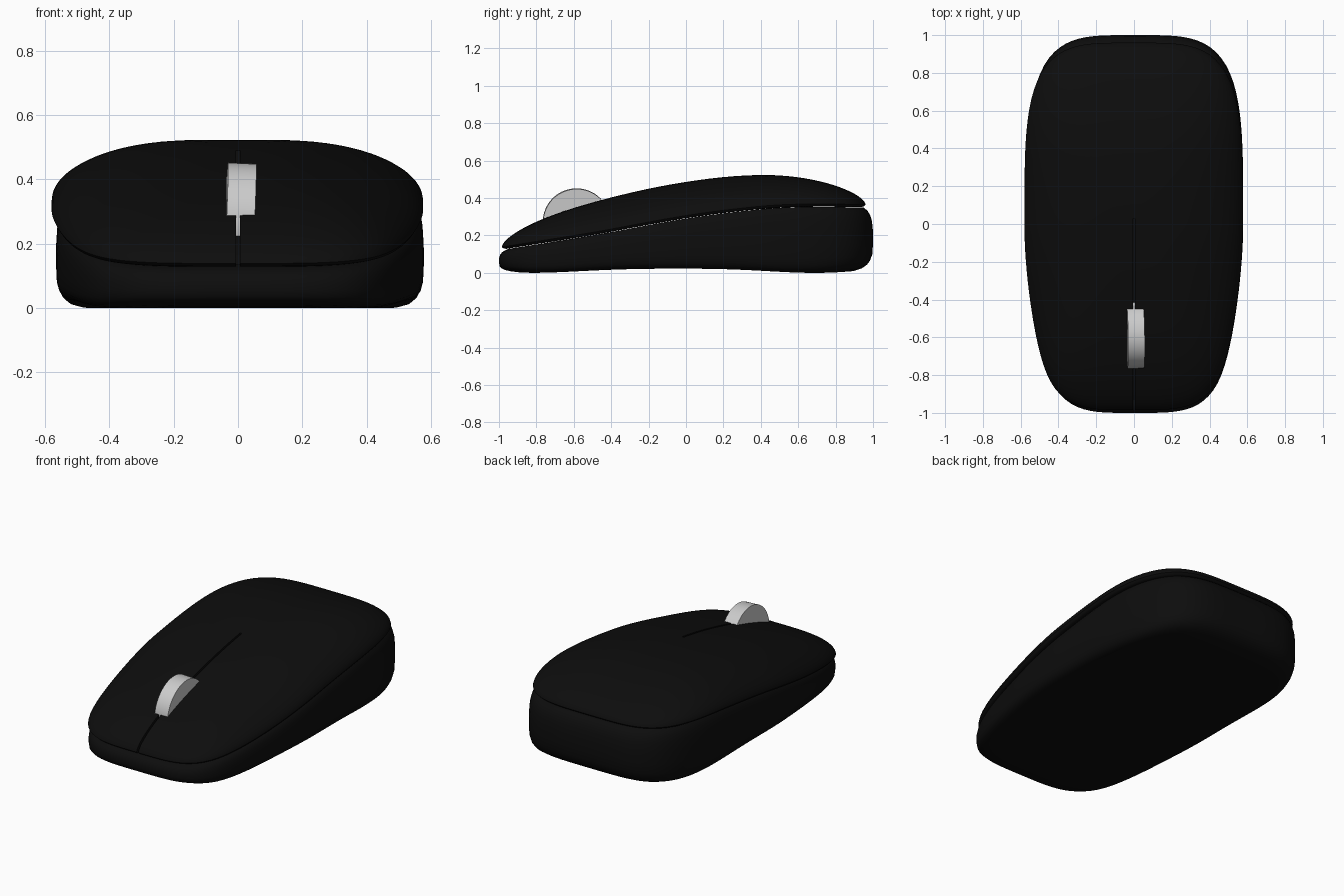
import bpy, bmesh, math

if "Cube" in bpy.data.objects:
    bpy.data.objects.remove(bpy.data.objects["Cube"])

SEGS = 128


def spline(knots, y):
    """Smooth interpolation through (y, z) knots."""
    y = max(knots[0][0], min(knots[-1][0], y))
    i = 0
    while i < len(knots) - 2 and y > knots[i + 1][0]:
        i += 1

    def slope(j):
        a, b = max(j - 1, 0), min(j + 1, len(knots) - 1)
        return (knots[b][1] - knots[a][1]) / (knots[b][0] - knots[a][0])
    (y0, z0), (y1, z1) = knots[i], knots[i + 1]
    h = y1 - y0
    t = (y - y0) / h
    return ((2*t**3 - 3*t*t + 1) * z0 + (t**3 - 2*t*t + t) * h * slope(i)
            + (3*t*t - 2*t**3) * z1 + (t**3 - t*t) * h * slope(i + 1))


def seam(y):
    return spline([(-1, .13), (-.5, .21), (0, .30), (.4, .35), (.65, .362), (1, .358)], y)


def base(y):
    return spline([(-1, .01), (-.8, 0), (-.3, .02), (.2, .02), (.65, 0), (.88, .008), (1, .03)], y)


def dome(r):
    return .18 * max(0, 1 - r**2.5)**.6


def outline(a):
    """Rounded plan shape, tapered toward the front."""
    c, s = math.cos(a), math.sin(a)
    k = (c**4 + s**4)**-.25
    y = k * s
    t = max(0, min(1, -y / .8))
    return k * c * (1 - .09 * (3*t*t - 2*t**3)), y


def finish(obj, mat=None):
    if mat:
        obj.data.materials.append(mat)
    bpy.ops.object.select_all(action='DESELECT')
    obj.select_set(True)
    bpy.context.view_layer.objects.active = obj
    bpy.ops.object.shade_smooth_by_angle(angle=math.radians(40))


def make(name, bm):
    bmesh.ops.recalc_face_normals(bm, faces=bm.faces)
    me = bpy.data.meshes.new(name)
    bm.to_mesh(me)
    bm.free()
    obj = bpy.data.objects.new(name, me)
    bpy.context.collection.objects.link(obj)
    return obj


def loft(name, rings, sx, sy, cx, cy):
    """Closed solid from (scale, height function) rings, bottom to top."""
    bm = bmesh.new()
    loops = []
    for r, zf in rings:
        loop = []
        for i in range(SEGS):
            x, y = outline(2 * math.pi * i / SEGS)
            yy = cy + sy * r * y
            loop.append(bm.verts.new((cx + sx * r * x, yy, zf(yy))))
        loops.append(loop)
    for a, b in zip(loops, loops[1:]):
        for i in range(SEGS):
            j = (i + 1) % SEGS
            bm.faces.new((a[i], a[j], b[j], b[i]))
    for loop, zf in ((loops[0], rings[0][1]), (loops[-1], rings[-1][1])):
        pole = bm.verts.new((cx, cy, zf(cy)))
        for i in range(SEGS):
            bm.faces.new((loop[i], loop[(i + 1) % SEGS], pole))
    return make(name, bm)


black = bpy.data.materials.new("black_plastic")
black.diffuse_color = (.004, .004, .004, 1)
black.use_nodes = True
black.node_tree.nodes["Principled BSDF"].inputs["Base Color"].default_value = black.diffuse_color

# Lower body
def at(h):
    return lambda y: base(y) + h * (seam(y) - .01 - base(y))

wall = [(0, .9), (.02, .94), (.06, .967), (.12, .984), (.22, .996), (.4, 1), (.6, 1),
        (.78, .994), (.88, .984), (.95, .97), (1, .95)]
rings = [(r, at(0)) for r in (.1, .25, .4, .55, .7, .82)]
rings += [(r, at(h)) for h, r in wall]
rings += [(r, at(1)) for r in (.8, .6, .4, .2)]
finish(loft("lower_body", rings, .572, 1, .006, 0), black)

# Upper shell
def over(dz):
    return lambda y: seam(y) + dz

N = 24
CY, SY = -.0125, .9725
rings = [(r, over(-.008)) for r in (.2, .4, .6, .8, .95, .975)]
rings += [(.99, over(-.004))]
rings += [(1 - (k / N)**1.8, over(.006 + dome(1 - (k / N)**1.8))) for k in range(N)]
shell = loft("upper_shell", rings, .578, SY, -.002, CY)

# Slit between the two buttons
bm = bmesh.new()
prev = None
for k in range(31):
    y = -1.02 + k * 1.05 / 30
    z = seam(y) + dome(min(1, abs(y - CY) / SY)) - .06
    q = [bm.verts.new((x, y, zz)) for x, zz in ((-.006, z), (.006, z), (.006, .7), (-.006, .7))]
    if prev:
        for i in range(4):
            j = (i + 1) % 4
            bm.faces.new((prev[i], prev[j], q[j], q[i]))
    else:
        bm.faces.new(q)
    prev = q
bm.faces.new(prev)
cutter = make("slit_cutter", bm)
cutter.hide_render = True
mod = shell.modifiers.new("slit", 'BOOLEAN')
mod.operation = 'DIFFERENCE'
mod.solver = 'EXACT'
mod.object = cutter
bpy.context.view_layer.objects.active = shell
bpy.ops.object.modifier_apply(modifier=mod.name)
bpy.data.objects.remove(cutter)
finish(shell, black)

# Scroll wheel, slightly tilted
bpy.ops.mesh.primitive_cylinder_add(vertices=64, radius=.18, depth=.088,
                                    location=(.005, -.585, .27),
                                    rotation=(0, math.radians(92.5), math.radians(1)))
wheel = bpy.context.object
wheel.name = "scroll_wheel"
finish(wheel)
